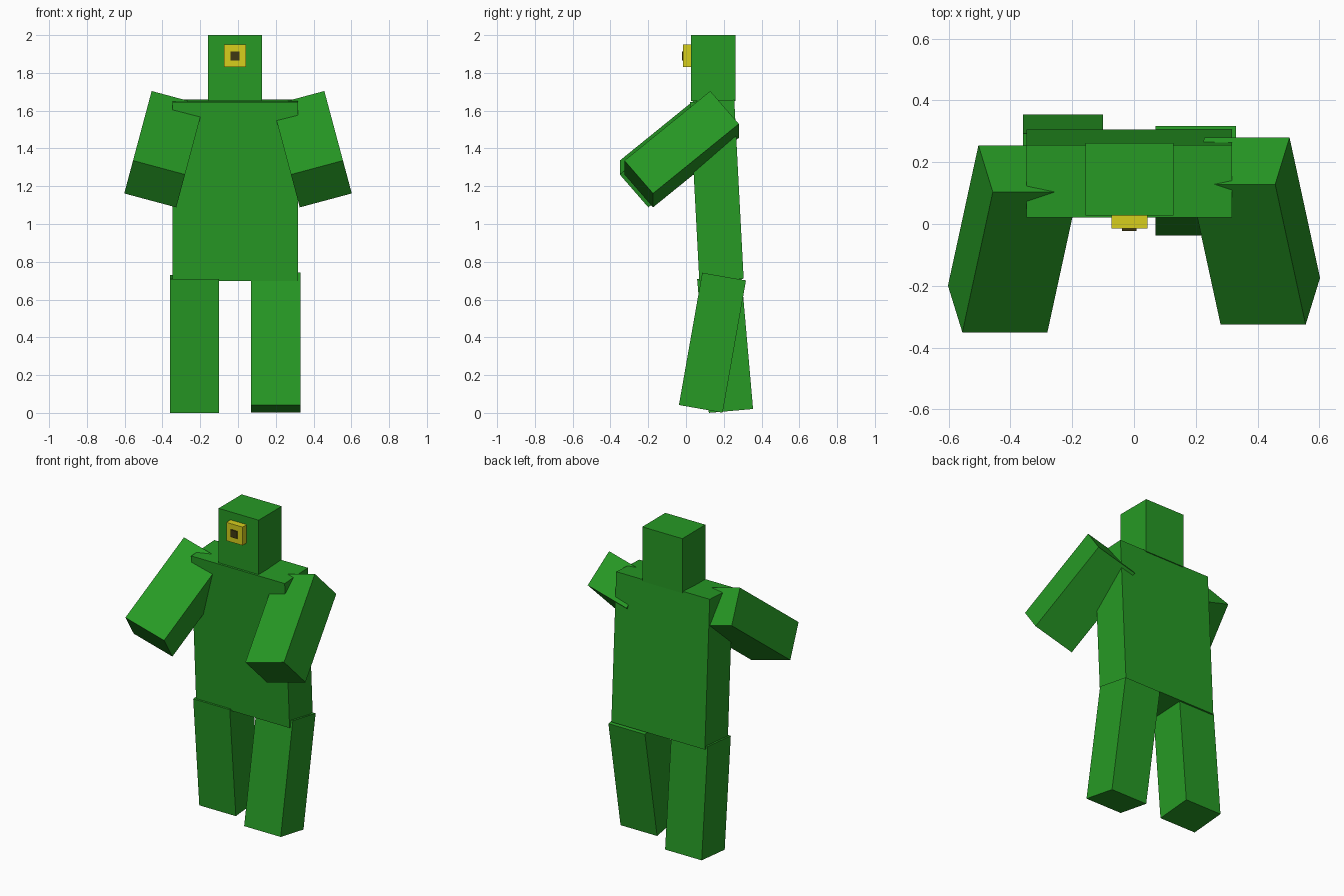
import bpy
from math import radians

if "Cube" in bpy.data.objects:
    bpy.data.objects.remove(bpy.data.objects["Cube"])


def material(name, rgb):
    mat = bpy.data.materials.new(name)
    mat.diffuse_color = (*rgb, 1)
    mat.use_nodes = True
    mat.node_tree.nodes["Principled BSDF"].inputs["Base Color"].default_value = mat.diffuse_color
    return mat


GREEN = material("green", (0.02, 0.32, 0.018))
YELLOW = material("yellow", (0.68, 0.62, 0.012))
DARK = material("dark", (0.05, 0.04, 0.006))


def box(name, center, size, mat, rot=(0, 0, 0)):
    """Box of the given size, turned by degrees about x, then y, then z."""
    bpy.ops.mesh.primitive_cube_add(size=1, location=center,
                                    rotation=[radians(a) for a in rot])
    obj = bpy.context.object
    obj.name = name
    obj.scale = size
    obj.data.materials.append(mat)
    return obj


DEPTH = 0.235   # all limbs, the torso and the head share this depth
MID = -0.015    # body centre line

# Head, with a raised square eye and pupil
box("head", (MID, 0.145, 1.825), (0.285, DEPTH, 0.35), GREEN)
box("eye", (MID, 0.008, 1.89), (0.116, 0.046, 0.118), YELLOW)
box("pupil", (MID, -0.002, 1.89), (0.047, 0.04, 0.047), DARK)

# Torso leans slightly forward
box("torso", (MID, 0.163, 1.178), (0.665, DEPTH, 0.949), GREEN, (3, 0, 0))

# Legs in mid stride: one swung forward, one back
box("left_leg", (0.2, 0.14, 0.3715), (0.26, DEPTH, 0.711), GREEN, (-10, 0, 0))
box("right_leg", (-0.23, 0.207, 0.3645), (0.26, DEPTH, 0.711), GREEN, (5, 0, 0))

# Arms raised forward and splayed outward
for name, side, y in (("left_arm", 1, -0.023), ("right_arm", -1, -0.048)):
    box(name, (side * 0.392, y, 1.396), (0.285, DEPTH, 0.593), GREEN,
        (-50, -15 * side, 0))
